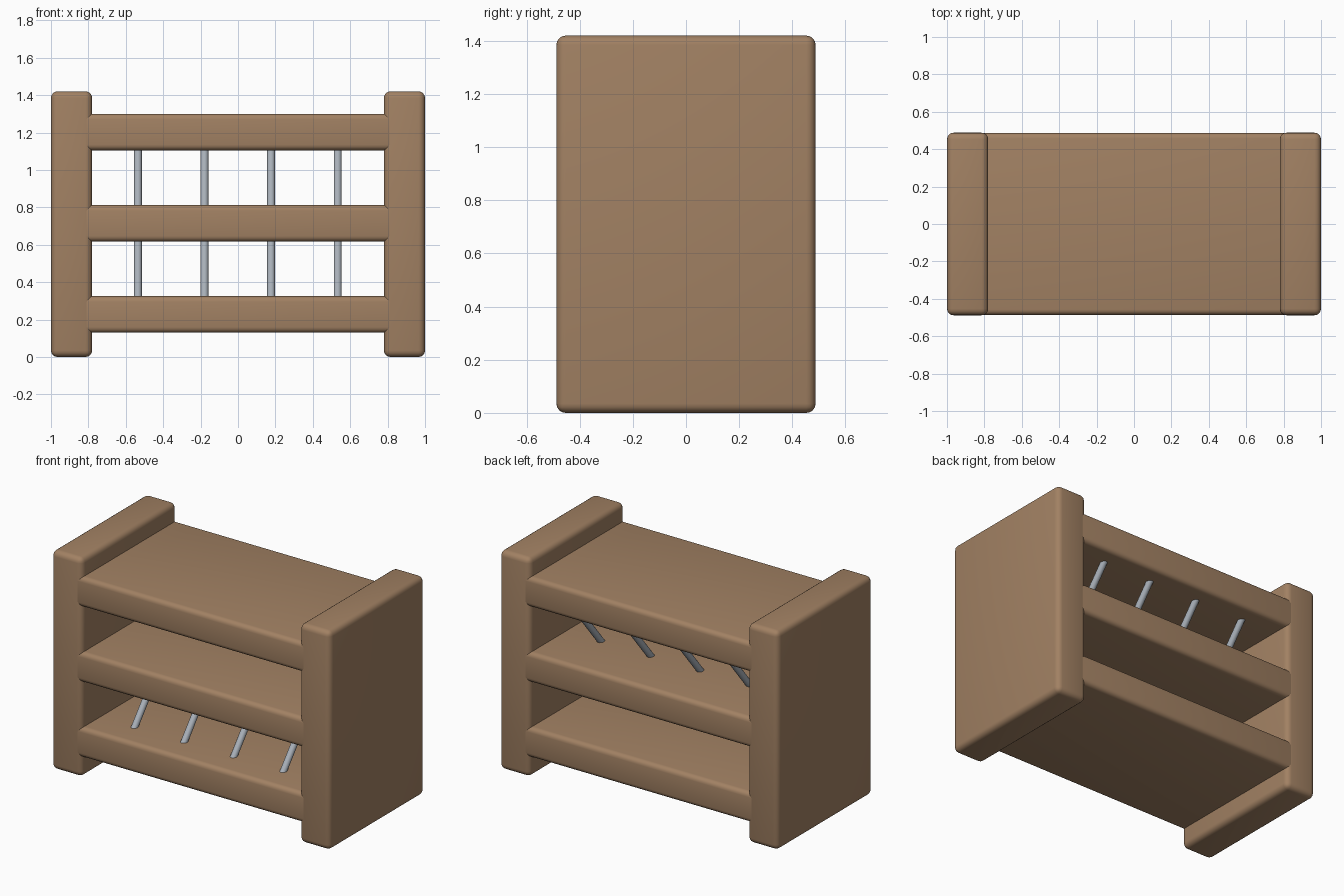
import bpy
import math
from mathutils import Vector

cube = bpy.data.objects.get("Cube")
if cube:
    bpy.data.objects.remove(cube, do_unlink=True)


def make_material(name, rgb):
    mat = bpy.data.materials.new(name)
    mat.use_nodes = True
    color = (*rgb, 1.0)
    mat.diffuse_color = color
    mat.node_tree.nodes["Principled BSDF"].inputs["Base Color"].default_value = color
    return mat


wood = make_material("warm brown wood", (0.36, 0.22, 0.125))
metal = make_material("grey metal", (0.40, 0.44, 0.49))


def finish(obj, name, mat):
    obj.name = name
    obj.data.materials.append(mat)
    bpy.ops.object.shade_smooth_by_angle(angle=math.radians(40))


def rounded_board(name, low, high, radius):
    """Box between two corners with rounded edges."""
    low, high = Vector(low), Vector(high)
    bpy.ops.mesh.primitive_cube_add(size=1, location=(low + high) / 2)
    obj = bpy.context.object
    obj.scale = high - low
    bpy.ops.object.transform_apply(location=False, rotation=False, scale=True)
    bevel = obj.modifiers.new("rounded edges", "BEVEL")
    bevel.width = radius
    bevel.segments = 4
    bpy.ops.object.modifier_apply(modifier=bevel.name)
    finish(obj, name, wood)


def rod(name, start, end, radius):
    """Cylinder between two points."""
    start, end = Vector(start), Vector(end)
    axis = end - start
    bpy.ops.mesh.primitive_cylinder_add(
        vertices=16, radius=radius, depth=axis.length, location=(start + end) / 2)
    obj = bpy.context.object
    obj.rotation_euler = axis.to_track_quat("Z", "Y").to_euler()
    finish(obj, name, metal)


half_depth = 0.488
height = 1.42

# Upright side panels
rounded_board("left_panel", (0.78, -half_depth, 0), (1, half_depth, height), 0.035)
rounded_board("right_panel", (-1, -half_depth, 0), (-0.78, half_depth, height), 0.035)

# Three shelves, let into the panels
for name, bottom in (("bottom", 0.13), ("middle", 0.617), ("top", 1.105)):
    rounded_board(name + "_shelf", (-0.86, -0.487, bottom),
                  (0.86, 0.487, bottom + 0.195), 0.03)

# Slanted rods running from the bottom shelf up to the top shelf
slope = 0.83
middle_y, middle_z, rise = 0.03, 0.715, 0.45
for i in range(4):
    x = -0.535 + i * 0.356
    rod(f"slanted_rod_{i + 1}",
        (x, middle_y - slope * rise, middle_z - rise),
        (x, middle_y + slope * rise, middle_z + rise), 0.021)
